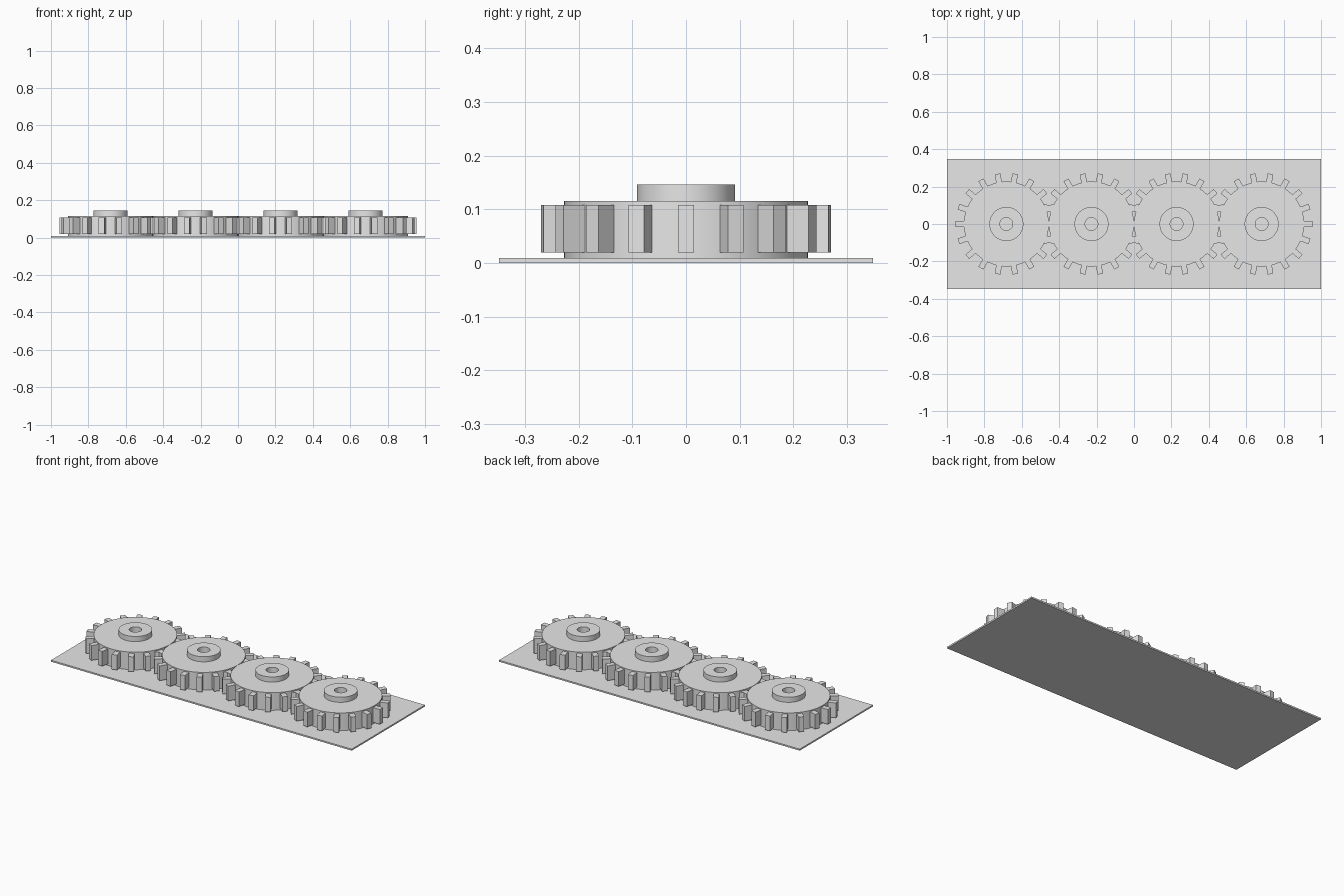
import bpy, bmesh, math
from mathutils import Matrix

if "Cube" in bpy.data.objects:
    bpy.data.objects.remove(bpy.data.objects["Cube"])

grey = bpy.data.materials.new("light_grey")
grey.diffuse_color = (0.8, 0.8, 0.8, 1)
grey.use_nodes = True
grey.node_tree.nodes["Principled BSDF"].inputs["Base Color"].default_value = grey.diffuse_color

PLATE_TOP = 0.009
SPACING = 0.455
TEETH = 18


def make_object(name, bm, x=0.0, smooth=False):
    bmesh.ops.recalc_face_normals(bm, faces=bm.faces)
    mesh = bpy.data.meshes.new(name)
    bm.to_mesh(mesh)
    bm.free()
    mesh.materials.append(grey)
    obj = bpy.data.objects.new(name, mesh)
    obj.location.x = x
    bpy.context.collection.objects.link(obj)
    if smooth:
        bpy.ops.object.select_all(action='DESELECT')
        obj.select_set(True)
        bpy.context.view_layer.objects.active = obj
        bpy.ops.object.shade_smooth_by_angle(angle=math.radians(30))
    return obj


def add_box(bm, size, matrix):
    bmesh.ops.create_cube(bm, size=1, matrix=matrix @ Matrix.Diagonal((*size, 1)))


def add_lathe(bm, profile, segments=72):
    """Revolve a closed (radius, z) profile around the z axis."""
    rings = []
    for i in range(segments):
        a = math.tau * i / segments
        rings.append([bm.verts.new((r * math.cos(a), r * math.sin(a), z)) for r, z in profile])
    n = len(profile)
    for i in range(segments):
        a, b = rings[i], rings[(i + 1) % segments]
        for j in range(n):
            k = (j + 1) % n
            bm.faces.new((a[j], b[j], b[k], a[k]))


# Base plate
bm = bmesh.new()
add_box(bm, (2.0, 0.696, PLATE_TOP), Matrix.Translation((0, 0, PLATE_TOP / 2)))
make_object("base_plate", bm)

for g in range(4):
    x = (g - 1.5) * SPACING

    # Disc with raised hub and a bore down to the plate
    bm = bmesh.new()
    add_lathe(bm, [(0.034, PLATE_TOP), (0.227, PLATE_TOP), (0.227, 0.115),
                   (0.091, 0.115), (0.091, 0.146), (0.034, 0.146)])
    make_object(f"gear_body_{g + 1}", bm, x, smooth=True)

    # Straight block teeth, slightly lower than the disc
    bm = bmesh.new()
    for t in range(TEETH):
        turn = Matrix.Rotation(math.tau * t / TEETH, 4, 'Z')
        add_box(bm, (0.052, 0.0306, 0.089), turn @ Matrix.Translation((0.246, 0, 0.0635)))
    make_object(f"gear_teeth_{g + 1}", bm, x)
